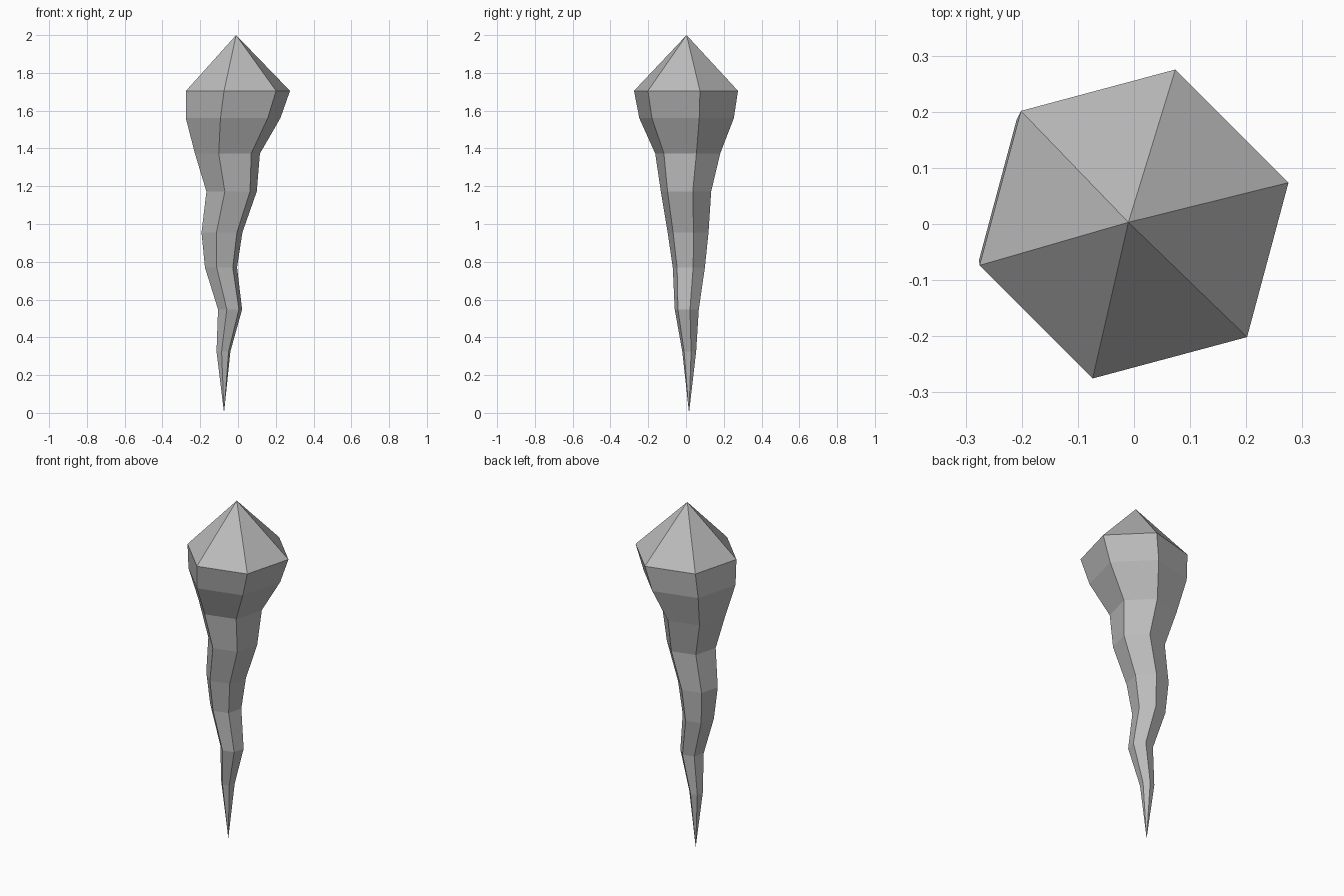
import bpy
import bmesh
from math import cos, sin, radians

cube = bpy.data.objects.get("Cube")
if cube:
    bpy.data.objects.remove(cube, do_unlink=True)

SIDES = 6
TWIST = radians(15)

# Material
grey = bpy.data.materials.new("stone grey")
grey.use_nodes = True
colour = (0.5, 0.5, 0.5, 1)
grey.diffuse_color = colour
grey.node_tree.nodes["Principled BSDF"].inputs["Base Color"].default_value = colour

# Wandering spine of the shard: x, y, z, radius, from crown down
rings = [
    (0.0, 0.0, 1.705, 0.285),
    (-0.026, 0.003, 1.56, 0.259),
    (-0.056, 0.009, 1.373, 0.178),
    (-0.034, 0.0, 1.172, 0.138),
    (-0.085, 0.011, 0.955, 0.112),
    (-0.09, 0.015, 0.77, 0.088),
    (-0.042, 0.004, 0.548, 0.066),
    (-0.077, 0.017, 0.325, 0.038),
]
top_point = (-0.01, 0.003, 2.0)
bottom_point = (-0.074, 0.016, 0.0)

bm = bmesh.new()


def add_ring(x, y, z, r):
    angles = [TWIST + radians(360 / SIDES) * i for i in range(SIDES)]
    return [bm.verts.new((x + r * cos(a), y + r * sin(a), z)) for a in angles]


loops = [add_ring(*ring) for ring in rings]
top = bm.verts.new(top_point)
bottom = bm.verts.new(bottom_point)

# Pointed cap, tapering body and sharp tip
for i in range(SIDES):
    j = (i + 1) % SIDES
    bm.faces.new((top, loops[0][i], loops[0][j]))
    for upper, lower in zip(loops, loops[1:]):
        bm.faces.new((upper[i], lower[i], lower[j], upper[j]))
    bm.faces.new((loops[-1][i], bottom, loops[-1][j]))

bmesh.ops.recalc_face_normals(bm, faces=bm.faces)
mesh = bpy.data.meshes.new("crystal_shard")
bm.to_mesh(mesh)
bm.free()
mesh.materials.append(grey)
shard = bpy.data.objects.new("crystal_shard", mesh)
bpy.context.collection.objects.link(shard)
